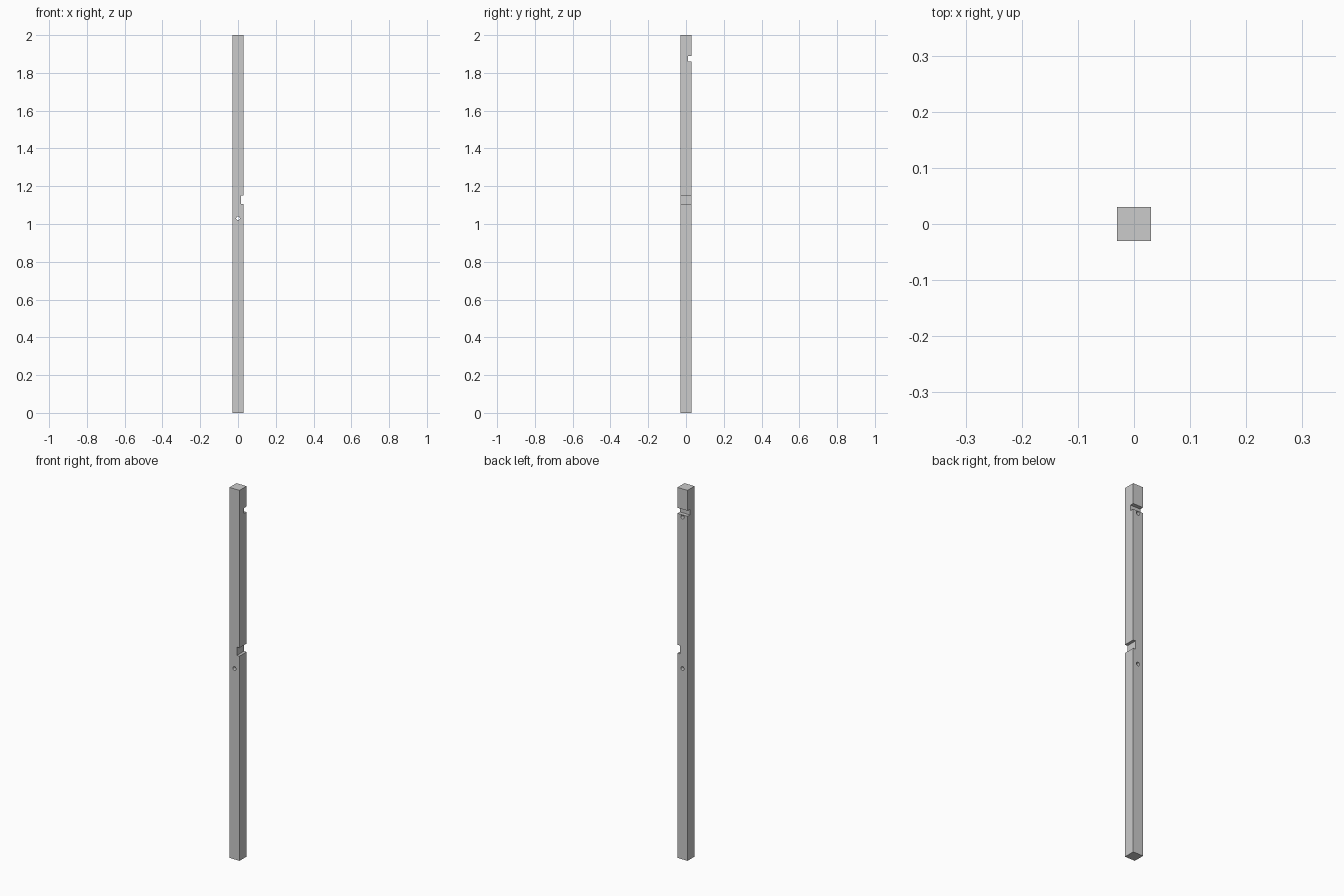
import bpy, math

if "Cube" in bpy.data.objects:
    bpy.data.objects.remove(bpy.data.objects["Cube"])

W, H = 0.06, 2.0


def box(name, x0, x1, y0, y1, z0, z1):
    bpy.ops.mesh.primitive_cube_add(
        size=1, location=((x0 + x1) / 2, (y0 + y1) / 2, (z0 + z1) / 2))
    ob = bpy.context.object
    ob.name = name
    ob.scale = (x1 - x0, y1 - y0, z1 - z0)
    bpy.ops.object.transform_apply(location=True, rotation=True, scale=True)
    return ob


def drill(name, z, y0, y1, r):
    bpy.ops.mesh.primitive_cylinder_add(
        vertices=12, radius=r, depth=y1 - y0,
        location=(0, (y0 + y1) / 2, z), rotation=(math.pi / 2, 0, 0))
    ob = bpy.context.object
    ob.name = name
    bpy.ops.object.transform_apply(location=True, rotation=True, scale=True)
    return ob


# Square post
post = box("post", -W / 2, W / 2, -W / 2, W / 2, 0, H)

# Side notch, back notch, through hole and blind hole below the back notch
cutters = [
    box("side_notch_cutter", 0.015, 0.05, -0.05, 0.05, 1.105, 1.15),
    box("back_notch_cutter", -0.05, 0.05, 0.01, 0.05, 1.86, 1.89),
    drill("through_hole_cutter", 1.03, -0.05, 0.05, 0.01),
    drill("blind_hole_cutter", 1.848, 0.008, 0.05, 0.0105),
]

# Cut the post, then discard the cutters
bpy.ops.object.select_all(action='DESELECT')
bpy.context.view_layer.objects.active = post
post.select_set(True)
for c in cutters:
    c.hide_render = True
    mod = post.modifiers.new(c.name, 'BOOLEAN')
    mod.operation = 'DIFFERENCE'
    mod.solver = 'EXACT'
    mod.object = c
    bpy.ops.object.modifier_apply(modifier=mod.name)
    bpy.data.objects.remove(c, do_unlink=True)
